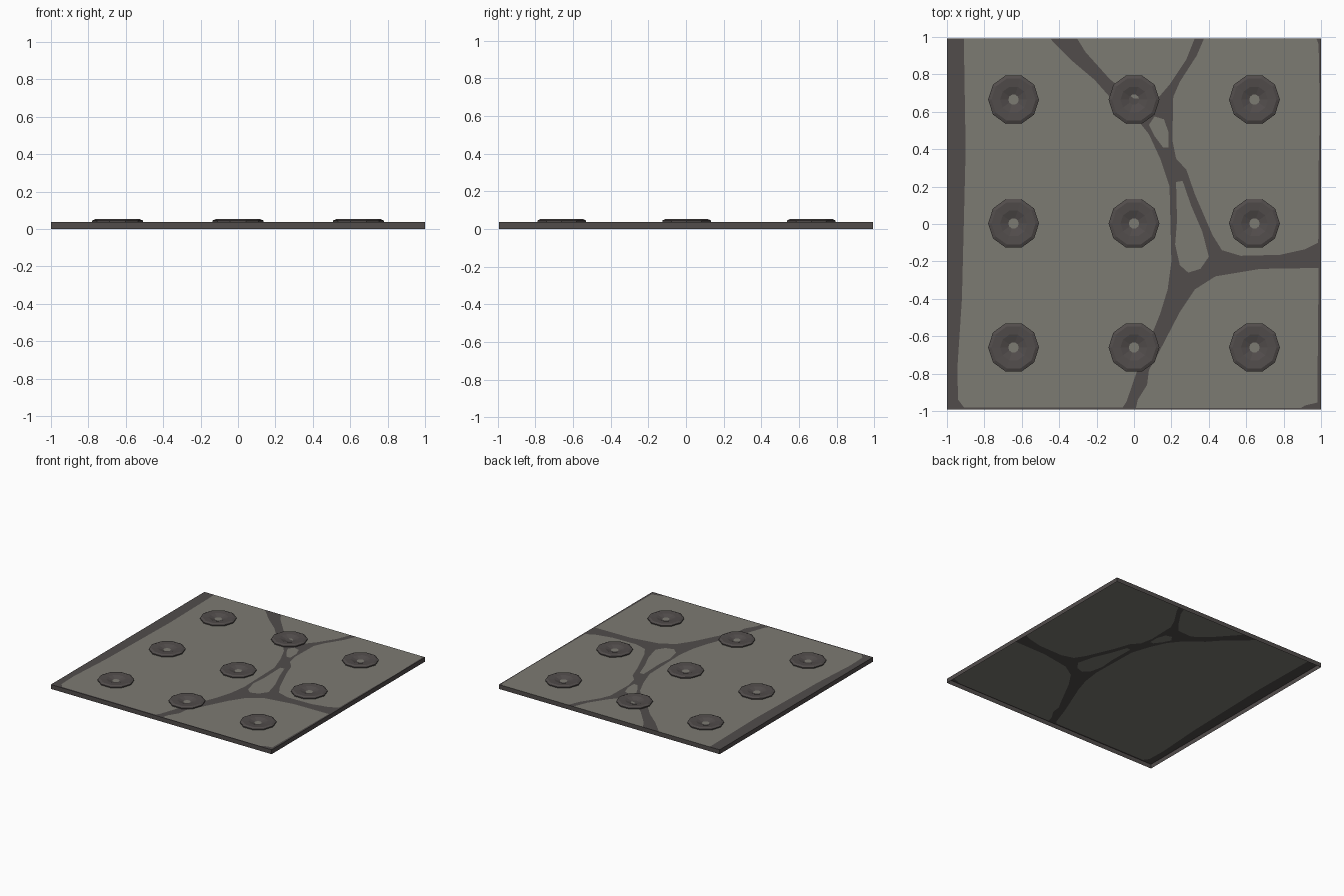
import bpy, math
from mathutils import Vector
from mathutils.geometry import delaunay_2d_cdt

if "Cube" in bpy.data.objects:
    bpy.data.objects.remove(bpy.data.objects["Cube"])

W, D, TOP = 1.0, 0.993, 0.036


def material(name, rgb):
    m = bpy.data.materials.new(name)
    m.diffuse_color = (*rgb, 1)
    m.use_nodes = True
    m.node_tree.nodes["Principled BSDF"].inputs["Base Color"].default_value = m.diffuse_color
    return m


stone = material("warm grey stone", (0.202, 0.197, 0.171))
dark = material("dark charcoal", (0.083, 0.073, 0.071))


def add_mesh(name, verts, faces, mats):
    me = bpy.data.meshes.new(name)
    me.from_pydata(verts, [], faces)
    for m in mats:
        me.materials.append(m)
    ob = bpy.data.objects.new(name, me)
    bpy.context.collection.objects.link(ob)
    return ob


# Light stone areas; what remains between them is the dark cracks
left_area = [(-.91, D), (-.9, .4), (-.92, -.4), (-.945, -.78), (-.94, -.94), (-.91, -.98),
             (-.06, -.98), (-.04, -.95), (.015, -.79), (.14, -.48), (.18, -.35), (.2, -.2),
             (.19, .2), (.14, .35), (.08, .48), (.0, .58), (-.13, .68), (-.21, .77),
             (-.34, .88), (-.45, D)]
top_area = [(-.305, D), (-.26, .92), (-.13, .775), (.0, .67), (.13, .675), (.19, .745),
            (.28, .88), (.325, D)]
right_area = [(.375, D), (.335, .9), (.245, .76), (.21, .68), (.205, .45), (.225, .35),
              (.28, .29), (.325, .16), (.42, -.06), (.47, -.14), (.57, -.17), (.78, -.165),
              (.915, -.135), (.985, -.1), (.987, .3), (.993, .6), (.987, .96), (.975, D)]
corner_area = [(.987, -.235), (.675, -.24), (.435, -.28), (.325, -.35), (.245, -.47),
               (.11, -.73), (.08, -.78), (.07, -.86), (.02, -.94), (.01, -.985),
               (.89, -.985), (.915, -.97), (.98, -.955)]
small_island = [(.11, .575), (.16, .56), (.185, .49), (.185, .41), (.155, .41), (.11, .47),
                (.08, .53)]
large_island = [(.225, .225), (.26, .23), (.305, .1), (.365, -.04), (.4, -.175), (.355, -.24),
                (.29, -.26), (.245, -.22), (.22, -.11), (.23, .02)]

# Cracked top sheet: one flat surface cut along the area outlines
pts = [Vector(p) for p in [(-W, -D), (W, -D), (W, D), (-W, D)]]
edges = [(0, 1), (1, 2), (2, 3), (3, 0)]
areas = []
for area in (left_area, top_area, right_area, corner_area, small_island, large_island):
    turn = sum(a[0] * b[1] - b[0] * a[1] for a, b in zip(area, area[1:] + area[:1]))
    loop = area if turn > 0 else area[::-1]
    areas.append(list(range(len(pts), len(pts) + len(loop))))
    pts += [Vector(p) for p in loop]
v, _, f, _, _, origin = delaunay_2d_cdt(pts, edges, areas, 0, 1e-5)
sheet = add_mesh("cracked_top", [(p.x, p.y, TOP) for p in v], f, [stone, dark])
for poly, src in zip(sheet.data.polygons, origin):
    poly.material_index = 0 if src else 1

# Side walls, open underneath
ring = [(-W, -D), (W, -D), (W, D), (-W, D)]
add_mesh("side_walls", [(x, y, z) for z in (0, TOP) for x, y in ring],
         [(i, (i + 1) % 4, (i + 1) % 4 + 4, i + 4) for i in range(4)], [dark])

# Ten-sided dished studs with an open centre
profile = [(.135, TOP), (.136, .045), (.118, .053), (.072, .05), (.028, TOP)]
N = 10


def stud(name, cx, cy):
    verts = [(cx + r * math.cos(math.tau * i / N), cy + r * math.sin(math.tau * i / N), z)
             for r, z in profile for i in range(N)]
    faces = [(k * N + i, k * N + (i + 1) % N, (k + 1) * N + (i + 1) % N, (k + 1) * N + i)
             for k in range(len(profile) - 1) for i in range(N)]
    add_mesh(name, verts, faces, [dark])


for r, y in enumerate((-.66, .003, .665)):
    for c, x in enumerate((-.644, 0, .644)):
        stud(f"stud_{r}_{c}", x, y)
